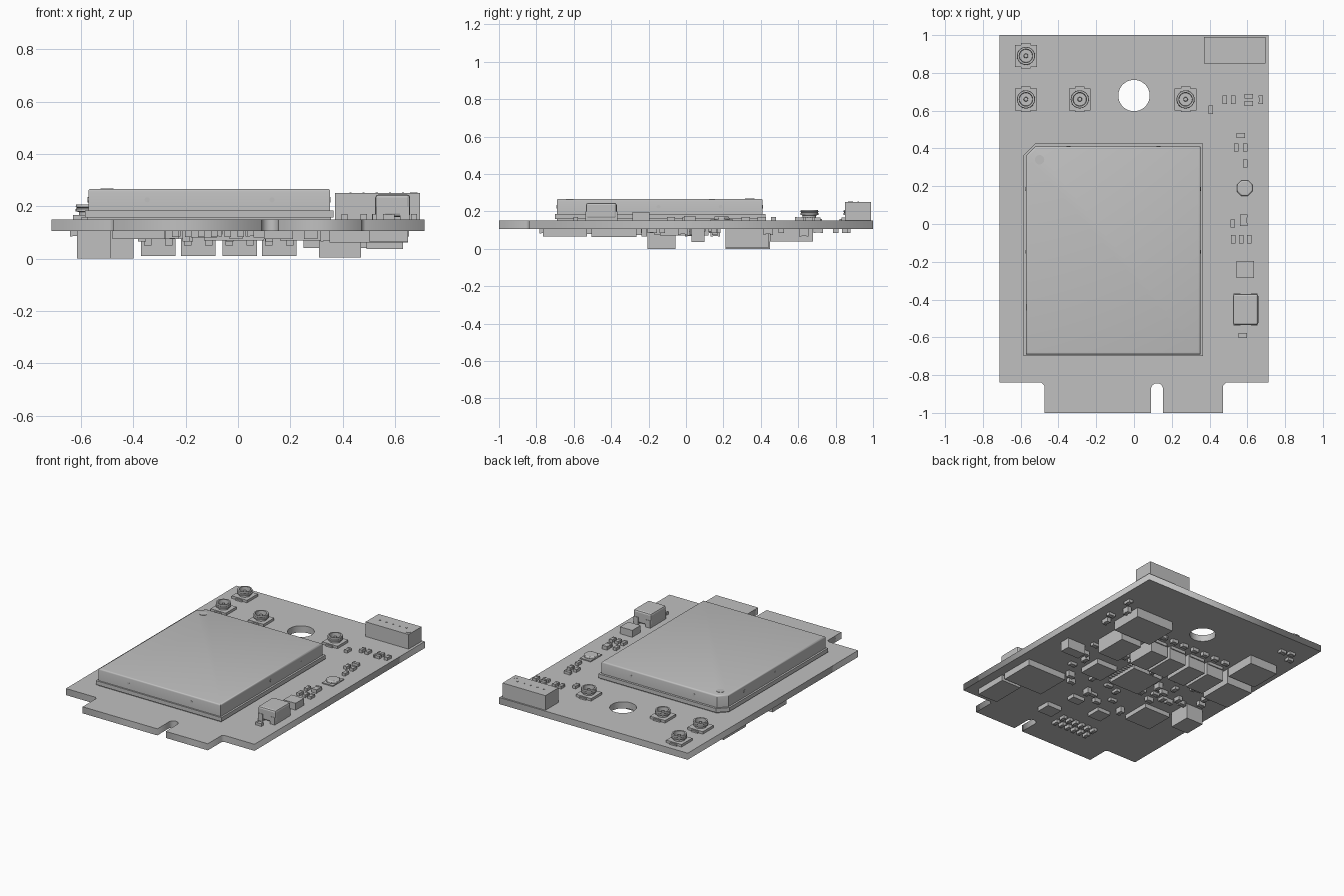
import bpy, bmesh, math, random
from mathutils import Matrix, Vector

cube = bpy.data.objects.get("Cube")
if cube:
    bpy.data.objects.remove(cube, do_unlink=True)

grey = bpy.data.materials.new("plain_grey")
grey.use_nodes = True
GREY = (0.53, 0.53, 0.53, 1)
grey.diffuse_color = GREY
grey.node_tree.nodes["Principled BSDF"].inputs["Base Color"].default_value = GREY

TOP, UNDER = 0.15, 0.105   # upper and lower faces of the board


def finish(name, bm):
    bmesh.ops.recalc_face_normals(bm, faces=bm.faces)
    mesh = bpy.data.meshes.new(name)
    bm.to_mesh(mesh)
    bm.free()
    mesh.materials.append(grey)
    ob = bpy.data.objects.new(name, mesh)
    bpy.context.collection.objects.link(ob)
    return ob


def add_box(bm, x, y, w, d, z0, z1):
    m = Matrix.Translation((x, y, (z0 + z1) / 2)) @ Matrix.Diagonal((w, d, z1 - z0, 1))
    bmesh.ops.create_cube(bm, size=1, matrix=m)


def box(name, x, y, w, d, z0, z1, bevel=0):
    bm = bmesh.new()
    add_box(bm, x, y, w, d, z0, z1)
    if bevel:
        bmesh.ops.bevel(bm, geom=bm.edges[:], offset=bevel, segments=2,
                        profile=0.5, affect='EDGES')
    return finish(name, bm)


def span(name, x0, x1, y0, y1, z0, z1, bevel=0):
    return box(name, (x0 + x1) / 2, (y0 + y1) / 2, x1 - x0, y1 - y0, z0, z1, bevel)


def disc(name, centre, axis, r, thick):
    bm = bmesh.new()
    m = Matrix.Translation(centre) @ Vector(axis).to_track_quat('Z', 'Y').to_matrix().to_4x4()
    bmesh.ops.create_cone(bm, cap_ends=True, segments=20, radius1=r, radius2=r,
                          depth=thick, matrix=m)
    return finish(name, bm)


def prism(name, pts, z0, z1, bevel=0):
    bm = bmesh.new()
    face = bm.faces.new([bm.verts.new((x, y, z0)) for x, y in pts])
    new = bmesh.ops.extrude_face_region(bm, geom=[face])["geom"]
    bmesh.ops.translate(bm, vec=(0, 0, z1 - z0),
                        verts=[v for v in new if isinstance(v, bmesh.types.BMVert)])
    if bevel:
        rim = [e for e in bm.edges if all(abs(v.co.z - z1) < 1e-5 for v in e.verts)]
        bmesh.ops.bevel(bm, geom=rim, offset=bevel, segments=3, profile=0.5, affect='EDGES')
    return finish(name, bm)


def lathe(name, x, y, profile):
    bm = bmesh.new()
    vs = [bm.verts.new((r, 0, z)) for r, z in profile]
    es = [bm.edges.new(p) for p in zip(vs, vs[1:])]
    bmesh.ops.spin(bm, geom=vs + es, cent=(0, 0, 0), axis=(0, 0, 1),
                   angle=math.tau, steps=28, use_merge=True)
    bmesh.ops.remove_doubles(bm, verts=bm.verts, dist=1e-5)
    bmesh.ops.translate(bm, verts=bm.verts, vec=(x, y, 0))
    ob = finish(name, bm)
    smooth(ob)


def smooth(ob):
    bpy.ops.object.select_all(action='DESELECT')
    ob.select_set(True)
    bpy.context.view_layer.objects.active = ob
    bpy.ops.object.shade_smooth_by_angle(angle=math.radians(35))


def arc(cx, cy, r, a0, a1, n):
    return [(cx + r * math.cos(a0 + (a1 - a0) * i / n),
             cy + r * math.sin(a0 + (a1 - a0) * i / n)) for i in range(n + 1)]


# Circuit board: outline with edge tab and slot, and a round mounting hole
curve = bpy.data.curves.new("circuit_board", 'CURVE')
curve.dimensions, curve.fill_mode = '2D', 'BOTH'
curve.extrude = (TOP - UNDER) / 2
outline = [(-.713, 1), (-.713, -.84), (-.49, -.84), (-.475, -.855), (-.475, -1), (.09, -1)]
outline += arc(.122, -.875, .032, math.pi, 0, 10)
outline += [(.154, -1), (.472, -1), (.472, -.855), (.487, -.84), (.713, -.84), (.713, 1)]
for loop in (outline, arc(0, .68, .083, 0, math.tau, 40)[:-1]):
    spline = curve.splines.new('POLY')
    spline.points.add(len(loop) - 1)
    for p, (x, y) in zip(spline.points, loop):
        p.co = (x, y, 0, 1)
    spline.use_cyclic_u = True
curve.materials.append(grey)
board = bpy.data.objects.new("circuit_board", curve)
board.location.z = (TOP + UNDER) / 2
bpy.context.collection.objects.link(board)
bpy.context.view_layer.objects.active = board
board.select_set(True)
bpy.ops.object.convert(target='MESH')


# Shielded module with one chamfered corner
def chamfered(x0, x1, y0, y1, c):
    return [(x0, y0), (x1, y0), (x1, y1), (x0 + c, y1), (x0, y1 - c)]


prism("module_base", chamfered(-.575, .355, -.69, .415, .055), TOP, .158)
prism("module_flange", chamfered(-.585, .365, -.7, .425, .06), .158, .185)
smooth(prism("module_shield", chamfered(-.572, .352, -.69, .41, .05), .185, .267, .01))
disc("module_marker", (-.5, .34, .267), (0, 0, 1), .025, .004)
for t in (-.347, .13):
    disc("shield_front_dimple", (t, -.69, .225), (0, -1, 0), .01, .004)
    disc("shield_back_dimple", (t, .41, .225), (0, 1, 0), .01, .004)
for t in (-.147, .185):
    disc("shield_left_dimple", (.352, t, .225), (1, 0, 0), .01, .004)
    disc("shield_right_dimple", (-.572, t, .225), (-1, 0, 0), .01, .004)

# Coaxial antenna sockets
SOCKET = [(0, .167), (.036, .167), (.036, .178), (.048, .181), (.048, .19), (.043, .194),
          (.048, .198), (.046, .207), (.036, .207), (.034, .17), (.012, .17), (.01, .195), (0, .197)]
for x, y in ((-.572, .89), (-.572, .66), (-.287, .66), (.273, .66)):
    box("socket_base", x, y, .116, .116, TOP, .167)
    box("socket_tabs", x, y, .05, .136, TOP, .16)
    lathe("socket_barrel", x, y, SOCKET)

# Header block
span("header_block", .37, .695, .85, .99, TOP, .25)
disc("header_marker", (.672, .88, .25), (0, 0, 1), .014, .004)
for i in range(5):
    box("header_contact", .43 + i * .05, .92, .008, .008, .25, .253)


# Small components: a body with raised end terminals
def chip_part(name, x, y, w, d, face, height):
    sign = 1 if face == TOP else -1
    bm = bmesh.new()
    lo, hi = sorted((face, face + sign * height * .9))
    add_box(bm, x, y, w * .94, d * .94, lo, hi)
    lo, hi = sorted((face, face + sign * height))
    for s in (-1, 1):
        if w > d:
            add_box(bm, x + s * w * .38, y, w * .24, d, lo, hi)
        else:
            add_box(bm, x, y + s * d * .38, w, d * .24, lo, hi)
    finish(name, bm)


UPRIGHT = ((.48, .658), (.525, .658), (.672, .658), (.407, .605), (.542, .405), (.589, .405),
           (.589, .32), (.523, .003), (.525, -.08), (.568, -.08), (.61, -.08))
for x, y in UPRIGHT:
    chip_part("upper_chip", x, y, .024, .044, TOP, .02)
for x, y in ((.608, .677), (.608, .638), (.565, .468), (.576, -.59)):
    chip_part("upper_chip", x, y, .045, .025, TOP, .02)
chip_part("upper_diode", .581, .02, .038, .06, TOP, .025)

# Indicator lamp
prism("lamp_base", [(.546, .13), (.626, .13), (.626, .25), (.546, .25)], TOP, .157)
prism("lamp_body", arc(.586, .19, .045, .39, .39 + math.tau, 8)[:-1], .157, .172, .008)

# Upper regulator and storage coil
box("regulator", .589, -.24, .092, .09, TOP, .197)
span("coil_body", .524, .658, -.535, -.37, .16, .245, .012)
for x in (.545, .637):
    box("coil_terminal", x, -.4525, .035, .171, TOP, .2)

# Underside: row of tall capacitors with front terminals
for x in (-.305, -.152, .006, .158):
    span("tall_capacitor", x - .066, x + .066, .23, .44, .01, .1)
    box("capacitor_base", x, .335, .115, .225, .085, UNDER)
    for s in (-1, 1):
        box("capacitor_terminal", x + s * .04, .225, .028, .03, .05, UNDER)

# Underside: large blocks and flat packages
taken = [(-.38, .24, .2, .46), (-.1, .1, .58, .8)]


def under(name, x0, x1, y0, y1, z):
    span(name, x0, x1, y0, y1, z, UNDER)
    taken.append((x0, x1, y0, y1))


under("corner_coil", -.615, -.485, -.205, -.055, 0)
under("tall_block", -.6, -.4, .21, .45, 0)
under("flat_block", -.615, -.4, .46, .68, .045)
under("end_capacitor", .31, .47, .21, .44, .005)
under("power_package", .25, .54, .45, .68, .04)
under("side_coil", .49, .63, .03, .1, .037)
under("memory_package", .35, .65, -.505, -.265, .062)
under("edge_package", .5, .65, -.765, -.53, .065)
under("controller", -.13, .1, -.12, .12, .07)
under("logic_package", -.48, -.28, -.42, -.22, .075)
under("driver_package", .16, .32, -.14, .02, .07)
under("small_package", -.18, -.08, -.55, -.45, .08)
under("small_package", .06, .15, -.48, -.42, .08)
under("tab_package", .1, .21, -.7, -.6, .075)

# Controller pins
for i in range(9):
    t = -.1 + i * .025
    for s in (-1, 1):
        box("controller_pin", t - .015, s * .128, .01, .025, .092, UNDER)
        box("controller_pin", s * .122 - .015, t, .025, .01, .092, UNDER)

# Underside: rows, then scattered groups, of small components
for i in range(6):
    for y in (-.76, -.69):
        chip_part("lower_chip", -.24 + i * .05, y, .025, .045, UNDER, .022)
for i in range(7):
    chip_part("lower_chip", -.33 + i * .085, .51, .045, .03, UNDER, .025)
for x, y in ((-.58, .865), (-.52, .85), (-.62, .8)):
    chip_part("lower_chip", x, y, .045, .03, UNDER, .02)
random.seed(4)
GROUPS = ((.58, .65, .4, .78, 9), (-.45, -.16, -.18, .17, 20), (-.1, .46, .12, .19, 12),
          (.12, .45, -.25, .19, 12), (-.25, .3, -.4, -.16, 14), (-.6, -.45, -.02, .18, 5))
for x0, x1, y0, y1, count in GROUPS:
    for _ in range(count):
        x, y = random.uniform(x0, x1), random.uniform(y0, y1)
        w, d = random.choice(((.05, .03), (.03, .05)))
        if any(a - .03 < x < b + .03 and c - .03 < y < e + .03 for a, b, c, e in taken):
            continue
        chip_part("lower_chip", x, y, w, d, UNDER, random.choice((.02, .03, .04)))
        taken.append((x - w / 2, x + w / 2, y - d / 2, y + d / 2))
